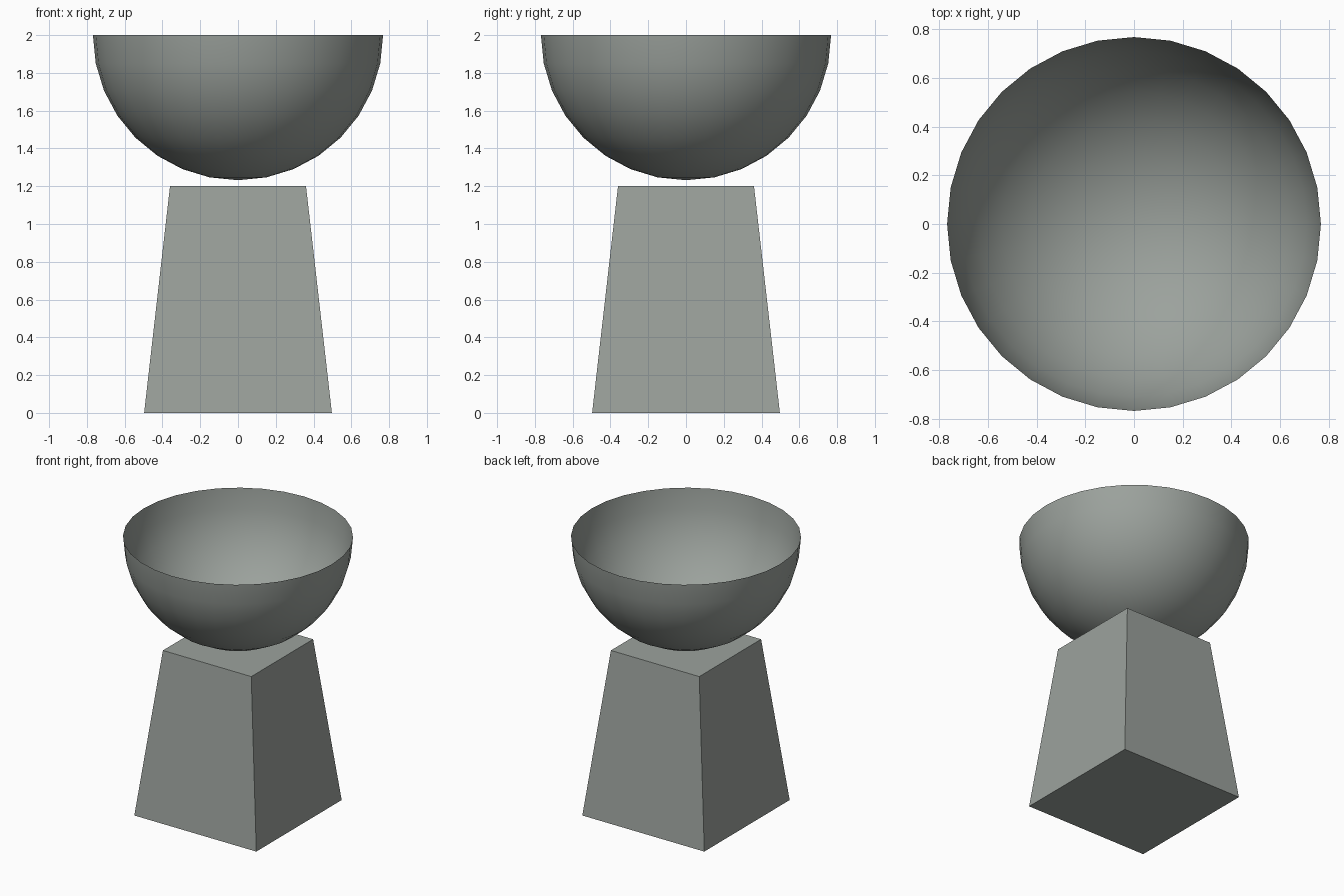
import bpy, bmesh, math

if "Cube" in bpy.data.objects:
    bpy.data.objects.remove(bpy.data.objects["Cube"])

stone = bpy.data.materials.new("grey_stone")
stone.diffuse_color = (0.33, 0.36, 0.335, 1.0)
stone.use_nodes = True
stone.node_tree.nodes["Principled BSDF"].inputs["Base Color"].default_value = stone.diffuse_color


def add_object(name, bm, smooth=False):
    mesh = bpy.data.meshes.new(name)
    for f in bm.faces:
        f.smooth = smooth
    bm.to_mesh(mesh)
    bm.free()
    mesh.materials.append(stone)
    obj = bpy.data.objects.new(name, mesh)
    bpy.context.collection.objects.link(obj)
    return obj


# Pedestal: cube tapered towards the top
BASE, TOP, HEIGHT = 0.497, 0.36, 1.2
bm = bmesh.new()
bmesh.ops.create_cube(bm, size=2.0)
for v in bm.verts:
    half = TOP if v.co.z > 0 else BASE
    v.co = (v.co.x * half, v.co.y * half, HEIGHT if v.co.z > 0 else 0.0)
add_object("pedestal", bm)

# Bowl: open lower half of a sphere, hovering just above the pedestal
bm = bmesh.new()
bmesh.ops.create_uvsphere(bm, u_segments=32, v_segments=16, radius=0.768)
upper = [v for v in bm.verts if v.co.z > 0.001]
bmesh.ops.delete(bm, geom=upper, context='VERTS')
bmesh.ops.translate(bm, verts=bm.verts, vec=(0, 0, 2.0))
add_object("bowl", bm, smooth=True)
